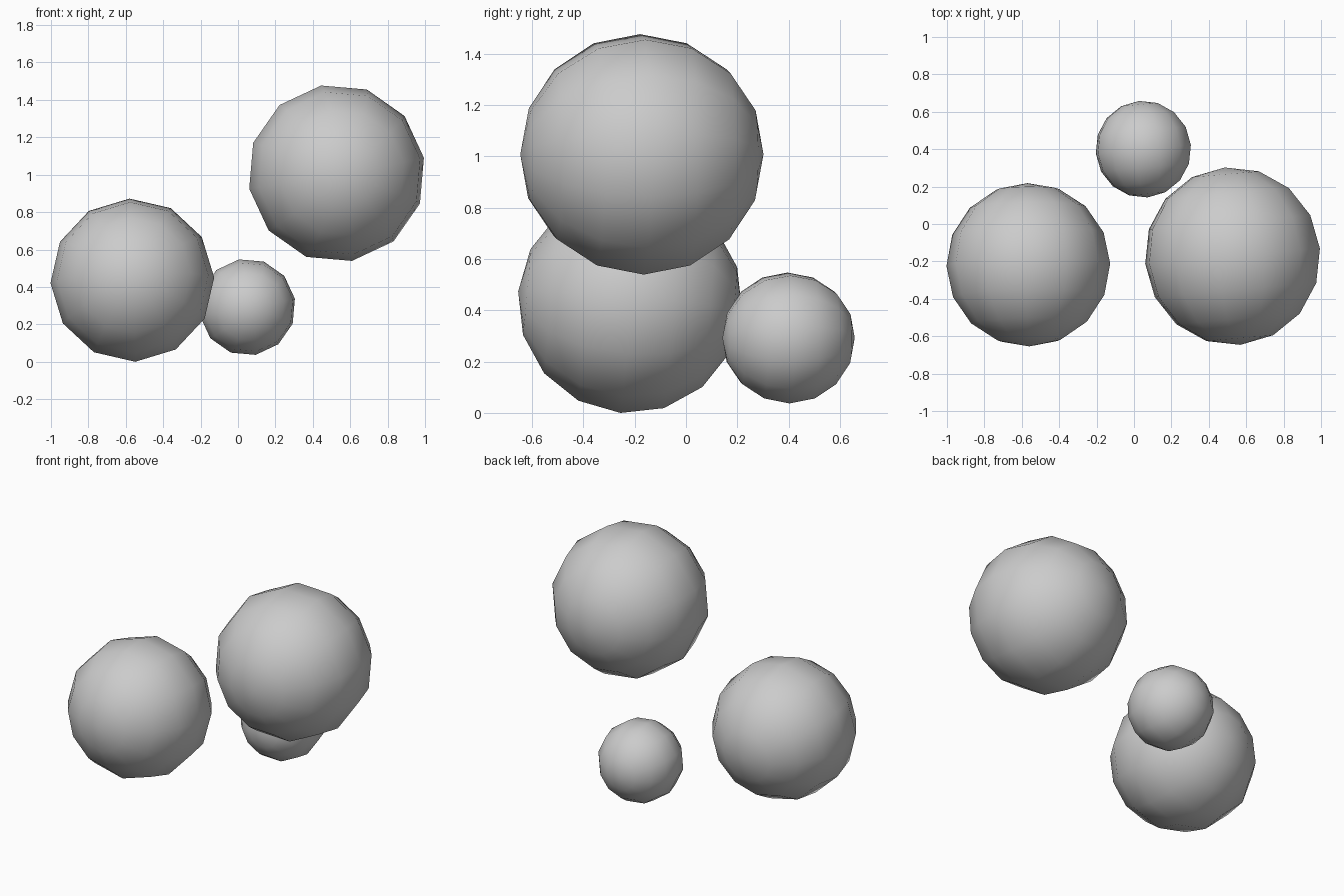
import bpy
import bmesh
from math import radians
from mathutils import Matrix, Vector

if "Cube" in bpy.data.objects:
    bpy.data.objects.remove(bpy.data.objects["Cube"])

grey = bpy.data.materials.new("plain_grey")
grey.diffuse_color = (0.6, 0.6, 0.6, 1)
grey.use_nodes = True
grey.node_tree.nodes["Principled BSDF"].inputs["Base Color"].default_value = grey.diffuse_color


def ball(name, centre, radius, twist):
    """Low-poly smooth ball, poles facing front/back, spun about y by twist."""
    bm = bmesh.new()
    bmesh.ops.create_uvsphere(bm, u_segments=12, v_segments=8, radius=radius)
    turn = (Matrix.Rotation(radians(-twist), 4, 'Y')
            @ Matrix.Rotation(radians(5), 4, 'Z')
            @ Matrix.Rotation(radians(-10), 4, 'Y')
            @ Matrix.Rotation(radians(90), 4, 'X'))
    bm.transform(Matrix.Translation(Vector(centre)) @ turn)
    for f in bm.faces:
        f.smooth = True
    mesh = bpy.data.meshes.new(name)
    bm.to_mesh(mesh)
    bm.free()
    mesh.materials.append(grey)
    obj = bpy.data.objects.new(name, mesh)
    bpy.context.collection.objects.link(obj)
    return obj


# Three separate balls
ball("left_ball", (-0.565, -0.218, 0.436), 0.438, 82)
ball("right_ball", (0.527, -0.172, 1.008), 0.476, 0)
ball("small_back_ball", (0.05, 0.4, 0.292), 0.259, 0)
